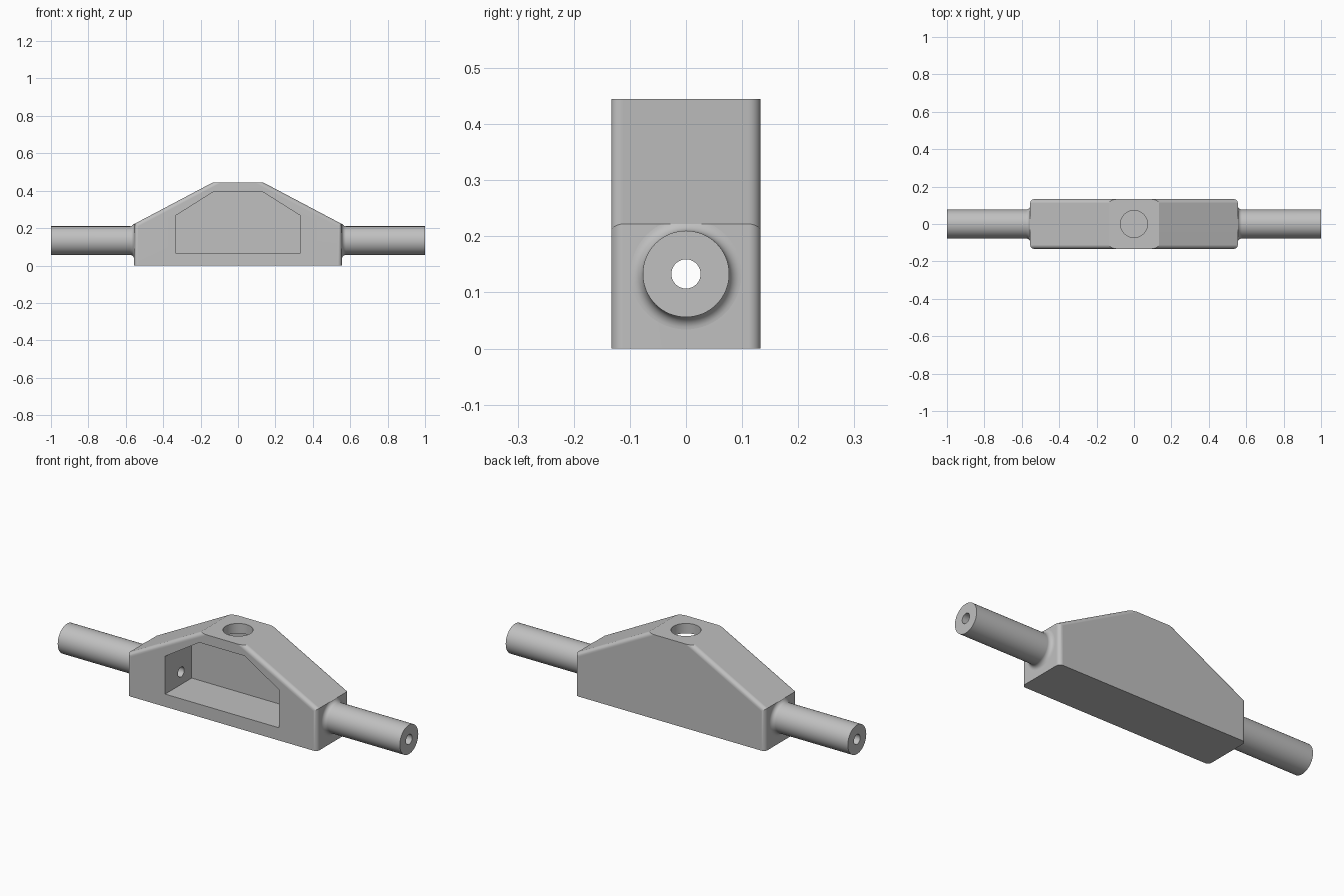
import bpy, bmesh, math
from mathutils import Matrix

if "Cube" in bpy.data.objects:
    bpy.data.objects.remove(bpy.data.objects["Cube"])

HALF_L, HALF_W, HEIGHT = 0.555, 0.133, 0.445
SHOULDER, HALF_TOP = 0.222, 0.133
FILLET, AXIS_Z, TUBE_R, BORE_R = 0.022, 0.133, 0.077, 0.026
SLOPE = math.atan2(HEIGHT - SHOULDER, HALF_L - HALF_TOP)

grey = bpy.data.materials.new("light_grey")
grey.use_nodes = True
colour = (0.53, 0.53, 0.53, 1)
grey.diffuse_color = colour
grey.node_tree.nodes["Principled BSDF"].inputs["Base Color"].default_value = colour


def make(name, bm):
    bmesh.ops.recalc_face_normals(bm, faces=bm.faces)
    mesh = bpy.data.meshes.new(name)
    bm.to_mesh(mesh)
    bm.free()
    mesh.materials.append(grey)
    obj = bpy.data.objects.new(name, mesh)
    bpy.context.collection.objects.link(obj)
    return obj


def activate(obj):
    bpy.ops.object.select_all(action='DESELECT')
    obj.select_set(True)
    bpy.context.view_layer.objects.active = obj


def loft(name, sections):
    """Join closed outlines, given as (y, [(x, z), ...]), and cap both ends."""
    bm = bmesh.new()
    rings = [[bm.verts.new((x, y, z)) for x, z in pts] for y, pts in sections]
    for a, b in zip(rings, rings[1:]):
        for i in range(len(a)):
            j = (i + 1) % len(a)
            bm.faces.new((a[i], a[j], b[j], b[i]))
    bm.faces.new(rings[0])
    bm.faces.new(rings[-1])
    return make(name, bm)


def mirrored(half):
    return half + [(-x, z) for x, z in reversed(half)]


def cylinder(name, radius, depth, matrix):
    bm = bmesh.new()
    bmesh.ops.create_cone(bm, cap_ends=True, segments=64, radius1=radius,
                          radius2=radius, depth=depth, matrix=matrix)
    return make(name, bm)


def body_outline(d):
    """Outline with the ends and slopes moved inward by d."""
    x1 = HALF_L - d
    z1 = SHOULDER + d * math.tan(SLOPE) - d / math.cos(SLOPE)
    return mirrored([(x1, 0), (x1, z1), (HALF_TOP - d / math.sin(SLOPE), HEIGHT)])


# Main body: rounded along the vertical end edges and the sloping edges
sections = []
for i in range(9):
    t = math.radians(90) * i / 8
    sections.append((-HALF_W + FILLET * (1 - math.sin(t)),
                     body_outline(FILLET * (1 - math.cos(t)))))
sections = [(y, p) for y, p in reversed(sections)]
sections += [(-y, p) for y, p in reversed(sections)]
body = loft("body", sections)

# Front pocket, top hole and lengthwise bore
pocket_pts = mirrored([(0.333, 0.067), (0.333, 0.267), (0.133, 0.393)])
cutters = [
    loft("pocket_cutter", [(-0.3, pocket_pts), (0.089, pocket_pts)]),
    cylinder("top_hole_cutter", 0.072, 0.3, Matrix.Translation((0, 0, HEIGHT))),
    cylinder("bore_cutter", BORE_R, 1.4, Matrix.Translation((0, 0, AXIS_Z))
             @ Matrix.Rotation(math.pi / 2, 4, 'Y')),
]
activate(body)
for cutter in cutters:
    cutter.hide_render = True
    mod = body.modifiers.new("cut", 'BOOLEAN')
    mod.operation = 'DIFFERENCE'
    mod.solver = 'EXACT'
    mod.object = cutter
    bpy.ops.object.modifier_apply(modifier=mod.name)
    bpy.data.objects.remove(cutter)


# Hollow end tubes with a flared root that stays below the shoulder
def tube(name, side):
    profile = []
    for i in range(9):
        t = math.radians(90) * i / 8
        profile.append((HALF_L + FILLET * (1 - math.cos(t)),
                        TUBE_R + FILLET * (1 - math.sin(t))))
    profile += [(1, TUBE_R), (1, BORE_R), (HALF_L, BORE_R)]
    bm = bmesh.new()
    n = 64
    rings = []
    for x, r in profile:
        ring = []
        for k in range(n):
            a = 2 * math.pi * k / n
            z = min(AXIS_Z + r * math.sin(a), SHOULDER)
            ring.append(bm.verts.new((side * x, r * math.cos(a), z)))
        rings.append(ring)
    for a, b in zip(rings, rings[1:]):
        for k in range(n):
            m = (k + 1) % n
            bm.faces.new((a[k], a[m], b[m], b[k]))
    # Root ring closes the shell against the body
    for k in range(n):
        m = (k + 1) % n
        bm.faces.new((rings[-1][k], rings[-1][m], rings[0][m], rings[0][k]))
    return make(name, bm)


parts = [body, tube("left_tube", 1), tube("right_tube", -1)]

# Smooth rounded surfaces while keeping the flats crisp
for obj in parts:
    activate(obj)
    bpy.ops.object.shade_smooth_by_angle(angle=math.radians(20))
    normals = obj.modifiers.new("flat_normals", 'WEIGHTED_NORMAL')
    normals.keep_sharp = True
